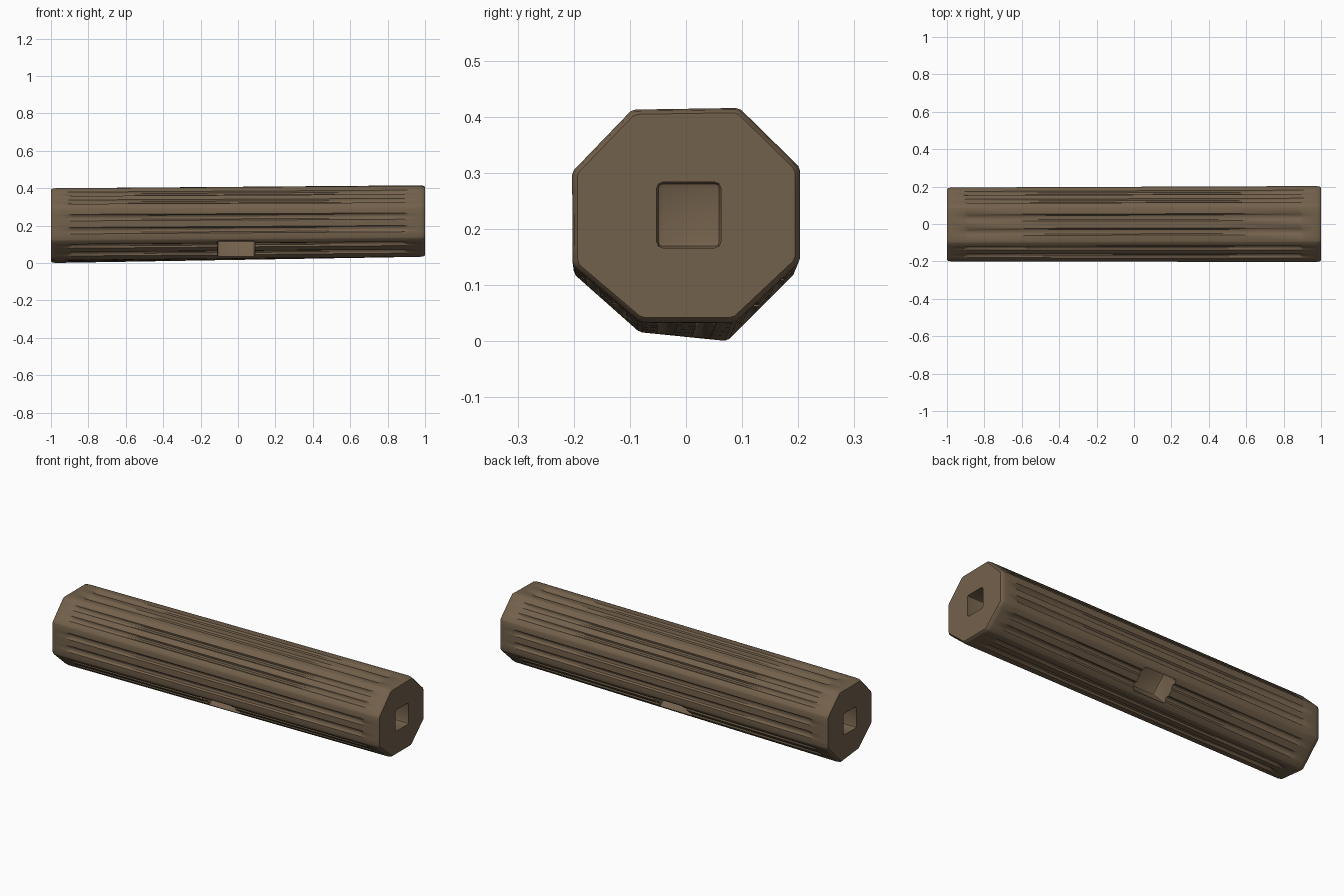
import bpy, bmesh, math
from mathutils import Vector, Matrix

if "Cube" in bpy.data.objects:
    bpy.data.objects.remove(bpy.data.objects["Cube"])

wood = bpy.data.materials.new("worn_brown")
wood.diffuse_color = (0.171, 0.119, 0.071, 1)
wood.use_nodes = True
wood.node_tree.nodes["Principled BSDF"].inputs["Base Color"].default_value = wood.diffuse_color

# Octagon corners (y, z) at the left and right ends; the beam is slightly warped
LEFT = [(-.10, .40), (-.20, .295), (-.20, .12), (-.083, .016),
        (.073, .0), (.195, .122), (.195, .30), (.09, .40)]
RIGHT = [(-.096, .413), (-.203, .302), (-.202, .135), (-.083, .034),
         (.088, .034), (.203, .142), (.203, .31), (.095, .416)]
# Stations along x: (x, ring scale, groove depth)
STATIONS = [(-1, .955, 0), (-.993, .985, 0), (-.975, 1, 0), (-.91, 1, 0), (-.885, 1, .012),
            (-.45, 1, .012), (0, 1, .012), (.45, 1, .012),
            (.885, 1, .012), (.91, 1, 0), (.975, 1, 0), (.993, .985, 0), (1, .955, 0)]
# Points across one side: (fraction, groove factor), two rounded flutes
ACROSS = [(.03, 0), (.2, 0), (.24, .75), (.3, 1), (.36, .75), (.4, 0),
          (.6, 0), (.64, .75), (.7, 1), (.76, .75), (.8, 0), (.97, 0)]


def ring(x, scale, depth):
    f = (x + 1) / 2
    pts = [Vector(a).lerp(Vector(b), f) for a, b in zip(LEFT, RIGHT)]
    mid = sum(pts, Vector((0, 0))) / 8
    out = []
    for i in range(8):
        a, b = pts[i], pts[(i + 1) % 8]
        d = (b - a).normalized()
        inward = Vector((-d.y, d.x))
        if inward.dot(mid - a) < 0:
            inward = -inward
        for t, g in ACROSS:
            p = a.lerp(b, t) + inward * depth * g
            p = mid + (p - mid) * scale
            out.append((x, p.x, p.y))
    return out


# Fluted octagonal beam
bm = bmesh.new()
rings = [[bm.verts.new(p) for p in ring(*s)] for s in STATIONS]
n = len(rings[0])
for r, s in zip(rings, rings[1:]):
    for i in range(n):
        j = (i + 1) % n
        bm.faces.new((r[i], r[j], s[j], s[i]))
bm.faces.new(rings[0])
bm.faces.new(rings[-1])
bmesh.ops.recalc_face_normals(bm, faces=bm.faces)
mesh = bpy.data.meshes.new("octagonal_beam")
bm.to_mesh(mesh)
bm.free()
mesh.materials.append(wood)
beam = bpy.data.objects.new("octagonal_beam", mesh)
bpy.context.collection.objects.link(beam)


def cut_box(name, centre, size, tilt=0):
    """Cut a softly rounded box out of the beam."""
    b = bmesh.new()
    bmesh.ops.create_cube(b, size=1)
    bmesh.ops.scale(b, vec=size, verts=b.verts)
    bmesh.ops.bevel(b, geom=b.edges[:], offset=.012, segments=2, profile=.5, affect='EDGES')
    bmesh.ops.transform(b, verts=b.verts,
                        matrix=Matrix.Translation(centre) @ Matrix.Rotation(tilt, 4, 'X'))
    m = bpy.data.meshes.new(name)
    b.to_mesh(m)
    b.free()
    m.materials.append(wood)
    o = bpy.data.objects.new(name, m)
    bpy.context.collection.objects.link(o)
    o.hide_render = True
    mod = beam.modifiers.new(name, 'BOOLEAN')
    mod.operation, mod.solver, mod.object = 'DIFFERENCE', 'EXACT', o
    bpy.context.view_layer.objects.active = beam
    bpy.ops.object.modifier_apply(modifier=name)
    bpy.data.objects.remove(o)


# Square sockets in both ends
cut_box("right_socket", (1, .005, .225), (.24, .115, .118))
cut_box("left_socket", (-1, -.003, .205), (.24, .115, .118))
# Mortises in the lower front and lower back slopes
for name, side in (("front_mortise", -1), ("back_mortise", 1)):
    cut_box(name, (-.01, side * .142, .077), (.2, .128, .24), side * math.radians(45))

bpy.ops.object.select_all(action='DESELECT')
beam.select_set(True)
bpy.context.view_layer.objects.active = beam
bpy.ops.object.shade_smooth_by_angle(angle=math.radians(32))
